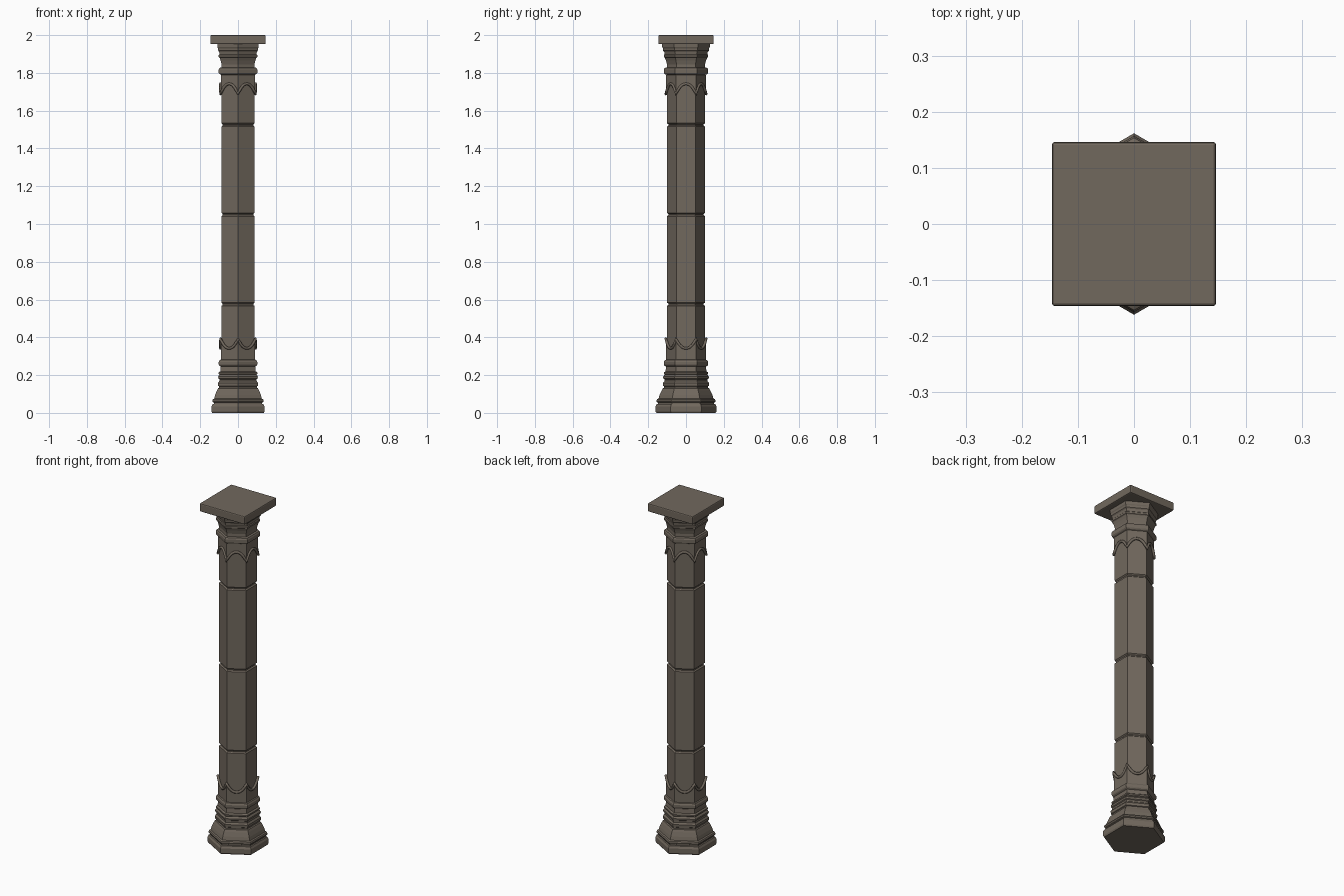
import bpy, bmesh, math

if "Cube" in bpy.data.objects:
    bpy.data.objects.remove(bpy.data.objects["Cube"])

stone = bpy.data.materials.new("weathered brown stone")
stone.diffuse_color = (0.165, 0.138, 0.110, 1)
stone.use_nodes = True
stone.node_tree.nodes["Principled BSDF"].inputs["Base Color"].default_value = stone.diffuse_color
C30 = math.cos(math.radians(30))


def add_mesh(name, bm):
    bmesh.ops.recalc_face_normals(bm, faces=bm.faces)
    me = bpy.data.meshes.new(name)
    bm.to_mesh(me)
    bm.free()
    me.materials.append(stone)
    ob = bpy.data.objects.new(name, me)
    bpy.context.collection.objects.link(ob)
    return ob


def hex_profile(name, profile):
    """Stack hexagonal rings given as (apothem, z), corners facing front and back."""
    bm = bmesh.new()
    rings = []
    for a, z in profile:
        r = a / C30
        rings.append([bm.verts.new((r * math.cos(math.radians(90 + 60 * k)),
                                    r * math.sin(math.radians(90 + 60 * k)), z)) for k in range(6)])
    for lo, hi in zip(rings, rings[1:]):
        for k in range(6):
            bm.faces.new((lo[k], lo[(k + 1) % 6], hi[(k + 1) % 6], hi[k]))
    bm.faces.new(rings[0][::-1])
    bm.faces.new(rings[-1])
    return add_mesh(name, bm)


def scallop(a, z_mid, z_corner, n=10):
    """Points round the hexagon, one curved swag per side meeting in cusps at the corners."""
    pts = []
    for k in range(6):
        ang = math.radians(60 * k)
        for i in range(n):
            t = -1 + 2 * i / n
            s = t * a * math.tan(math.radians(30))
            z = z_mid + (z_corner - z_mid) * abs(t) ** 2.2
            pts.append((a * math.cos(ang) - s * math.sin(ang),
                        a * math.sin(ang) + s * math.cos(ang), z))
    return pts


def garland(name, z_mid, z_corner):
    cu = bpy.data.curves.new(name, 'CURVE')
    cu.dimensions = '3D'
    cu.bevel_depth = 0.0075
    cu.bevel_resolution = 1
    pts = scallop(0.0925, z_mid, z_corner)
    sp = cu.splines.new('POLY')
    sp.points.add(len(pts) - 1)
    for p, co in zip(sp.points, pts):
        p.co = (*co, 1)
    sp.use_cyclic_u = True
    cu.materials.append(stone)
    ob = bpy.data.objects.new(name, cu)
    bpy.context.collection.objects.link(ob)


def apron(name, z_flat, z_mid, z_corner):
    """Thin raised panel between a flat edge and the scalloped garland."""
    bm = bmesh.new()
    edge = scallop(0.091, z_mid, z_corner)
    inner = scallop(0.086, z_mid, z_corner)
    rows = [[bm.verts.new((x, y, z_flat)) for x, y, z in edge],
            [bm.verts.new(p) for p in edge], [bm.verts.new(p) for p in inner]]
    n = len(edge)
    for lo, hi in zip(rows, rows[1:]):
        for i in range(n):
            bm.faces.new((lo[i], lo[(i + 1) % n], hi[(i + 1) % n], hi[i]))
    add_mesh(name, bm)


# Stepped foot and base mouldings
hex_profile("base", [
    (0.136, 0), (0.140, 0.008), (0.140, 0.034), (0.134, 0.046), (0.128, 0.048), (0.128, 0.054),
    (0.134, 0.057), (0.136, 0.064), (0.133, 0.072), (0.126, 0.076), (0.121, 0.095), (0.112, 0.118),
    (0.106, 0.130), (0.100, 0.133), (0.100, 0.140), (0.105, 0.143), (0.106, 0.158), (0.102, 0.164),
    (0.099, 0.168), (0.099, 0.178), (0.104, 0.182), (0.105, 0.192), (0.101, 0.198), (0.097, 0.202),
    (0.102, 0.206), (0.102, 0.214), (0.094, 0.220), (0.091, 0.245), (0.099, 0.250), (0.102, 0.256),
    (0.102, 0.270), (0.097, 0.279), (0.088, 0.283)])

# Shaft blocks with chamfered joints
joints = [0.275, 0.575, 1.05, 1.525, 1.78]
for i, (z0, z1) in enumerate(zip(joints, joints[1:])):
    hex_profile("shaft_block_%d" % (i + 1), [
        (0.081, z0), (0.081, z0 + 0.003), (0.0875, z0 + 0.009),
        (0.0875, z1 - 0.009), (0.081, z1 - 0.003), (0.081, z1)])

# Scalloped panels and garlands at both ends of the shaft
apron("lower_apron", 0.28, 0.342, 0.392)
garland("lower_garland", 0.342, 0.392)
apron("upper_apron", 1.79, 1.742, 1.688)
garland("upper_garland", 1.742, 1.688)

# Capital mouldings
hex_profile("capital", [
    (0.086, 1.765), (0.090, 1.790), (0.098, 1.794), (0.102, 1.800), (0.102, 1.818), (0.098, 1.826),
    (0.088, 1.829), (0.087, 1.845), (0.092, 1.866), (0.097, 1.880), (0.102, 1.884), (0.102, 1.894),
    (0.098, 1.898), (0.100, 1.912), (0.105, 1.918), (0.106, 1.930), (0.109, 1.936), (0.110, 1.956)])

# Square top slab
bm = bmesh.new()
bmesh.ops.create_cube(bm, size=1)
for v in bm.verts:
    v.co = (v.co.x * 0.293, v.co.y * 0.293, 1.976 + v.co.z * 0.048)
bmesh.ops.bevel(bm, geom=bm.edges[:], offset=0.006, segments=2, profile=0.5, affect='EDGES')
add_mesh("top_slab", bm)
